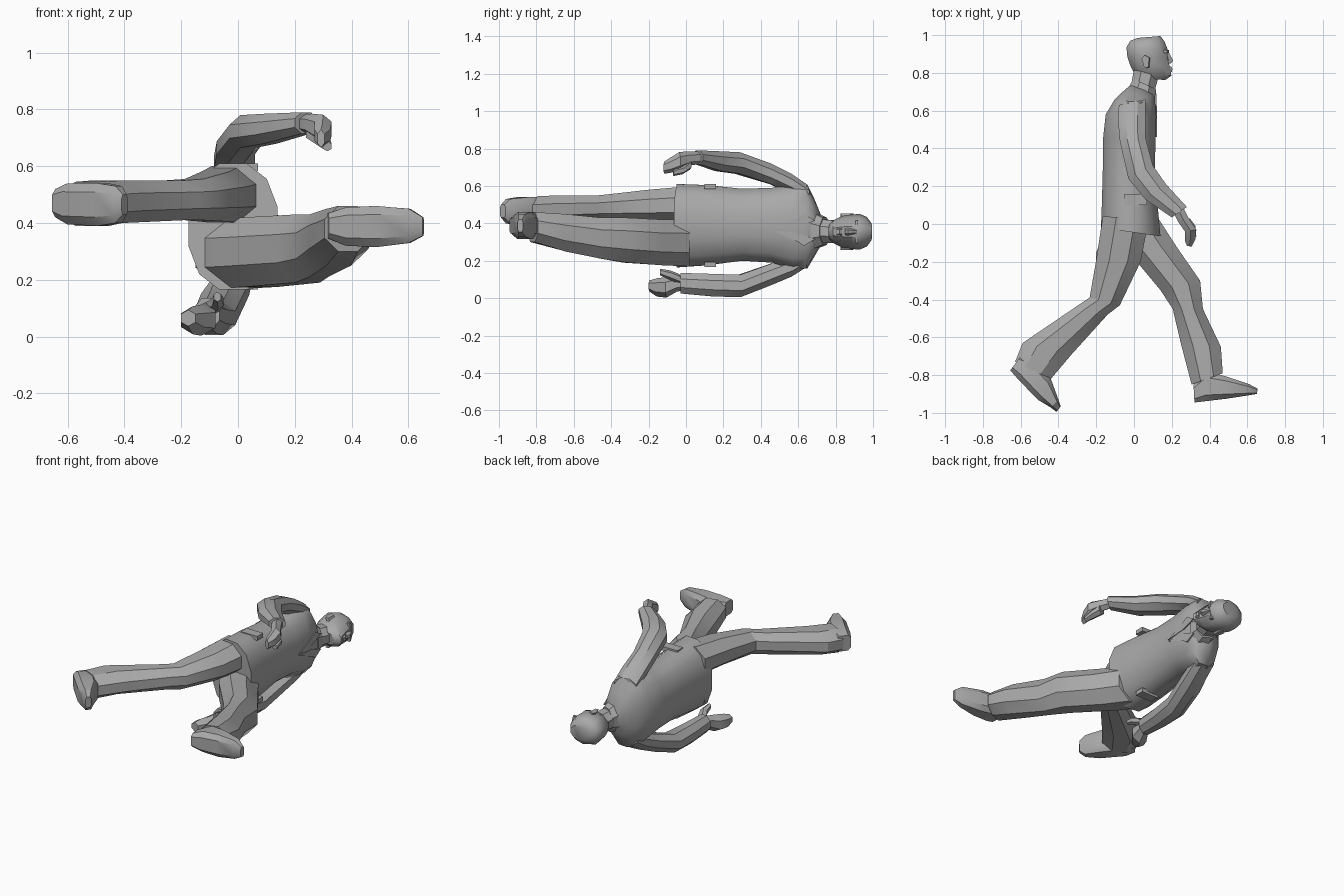
import bpy, bmesh, math
from mathutils import Vector

cube = bpy.data.objects.get("Cube")
if cube:
    bpy.data.objects.remove(cube, do_unlink=True)

grey = bpy.data.materials.new("plain grey")
grey.use_nodes = True
grey.diffuse_color = (0.4, 0.4, 0.4, 1)
bsdf = grey.node_tree.nodes["Principled BSDF"]
bsdf.inputs["Base Color"].default_value = (0.4, 0.4, 0.4, 1)
bsdf.inputs["Roughness"].default_value = 0.8


def finish(name, bm, angle=32):
    bmesh.ops.recalc_face_normals(bm, faces=bm.faces[:])
    me = bpy.data.meshes.new(name)
    bm.to_mesh(me)
    bm.free()
    ob = bpy.data.objects.new(name, me)
    bpy.context.collection.objects.link(ob)
    me.materials.append(grey)
    bpy.ops.object.select_all(action='DESELECT')
    ob.select_set(True)
    bpy.context.view_layer.objects.active = ob
    bpy.ops.object.shade_smooth_by_angle(angle=math.radians(angle))
    return ob


def loft(name, rings, sides=8, power=1.0, angle=32):
    """Ring = front x, front y, back x, back y, low z, high z."""
    bm = bmesh.new()
    loops = []
    grow = 1 / math.cos(math.pi / sides)
    for fx, fy, bx, by, lo, hi in rings:
        mid = Vector(((fx + bx) / 2, (fy + by) / 2, (lo + hi) / 2))
        a = Vector(((fx - bx) / 2, (fy - by) / 2, 0))
        b = Vector((0, 0, (hi - lo) / 2))
        loop = []
        for i in range(sides):
            t = (i + 0.5) * 2 * math.pi / sides
            c, s = math.cos(t) * grow, math.sin(t) * grow
            c = math.copysign(abs(c) ** power, c)
            s = math.copysign(abs(s) ** power, s)
            loop.append(bm.verts.new(mid + a * c + b * s))
        loops.append(loop)
    for p, q in zip(loops, loops[1:]):
        for i in range(sides):
            j = (i + 1) % sides
            bm.faces.new((p[i], p[j], q[j], q[i]))
    bm.faces.new(loops[0])
    bm.faces.new(loops[-1])
    return finish(name, bm, angle)


def plate(name, pts, depth):
    """Flat polygon thickened by the depth vector."""
    bm = bmesh.new()
    low = [bm.verts.new(p) for p in pts]
    high = [bm.verts.new(Vector(p) + Vector(depth)) for p in pts]
    bm.faces.new(low)
    bm.faces.new(high)
    for i in range(len(pts)):
        j = (i + 1) % len(pts)
        bm.faces.new((low[i], low[j], high[j], high[i]))
    return finish(name, bm, 20)


# Jacket, with tilted hem and sloping shoulders
loft("jacket", [
    (0.14, -0.065, -0.175, -0.02, 0.165, 0.61),
    (0.125, 0.10, -0.17, 0.11, 0.175, 0.605),
    (0.11, 0.30, -0.165, 0.30, 0.20, 0.585),
    (0.115, 0.46, -0.163, 0.46, 0.19, 0.59),
    (0.118, 0.57, -0.15, 0.58, 0.155, 0.615),
    (0.112, 0.64, -0.105, 0.655, 0.16, 0.605),
    (0.11, 0.675, -0.06, 0.70, 0.23, 0.52),
    (0.09, 0.70, -0.02, 0.735, 0.285, 0.44),
], sides=12, power=0.9, angle=40)

# Legs: right one trails, left one steps forward
loft("right_trouser_leg", [
    (0.08, 0.03, -0.165, 0.04, 0.40, 0.60),
    (0.035, -0.20, -0.20, -0.19, 0.405, 0.58),
    (-0.075, -0.43, -0.235, -0.39, 0.41, 0.555),
    (-0.14, -0.48, -0.31, -0.44, 0.41, 0.55),
    (-0.33, -0.69, -0.59, -0.63, 0.40, 0.55),
    (-0.44, -0.82, -0.63, -0.73, 0.39, 0.545),
])
loft("left_trouser_leg", [
    (0.135, 0.02, -0.15, 0.02, 0.17, 0.42),
    (0.225, -0.12, -0.06, -0.11, 0.175, 0.42),
    (0.35, -0.30, 0.14, -0.35, 0.19, 0.43),
    (0.365, -0.45, 0.205, -0.45, 0.21, 0.43),
    (0.46, -0.65, 0.25, -0.64, 0.25, 0.45),
    (0.47, -0.79, 0.305, -0.85, 0.30, 0.46),
])

# Shoes, lofted from heel to toe
loft("right_shoe", [
    (-0.60, -0.70, -0.655, -0.775, 0.42, 0.52),
    (-0.53, -0.72, -0.62, -0.815, 0.395, 0.54),
    (-0.44, -0.82, -0.51, -0.93, 0.39, 0.54),
    (-0.40, -0.93, -0.44, -0.972, 0.40, 0.53),
    (-0.388, -0.965, -0.41, -0.995, 0.43, 0.50),
], power=0.6)
loft("left_shoe", [
    (0.315, -0.85, 0.32, -0.945, 0.345, 0.435),
    (0.38, -0.78, 0.38, -0.938, 0.32, 0.455),
    (0.48, -0.805, 0.49, -0.925, 0.315, 0.46),
    (0.61, -0.848, 0.60, -0.908, 0.33, 0.45),
    (0.655, -0.872, 0.65, -0.90, 0.355, 0.42),
], power=0.6)

# Sleeves
loft("right_sleeve", [
    (0.06, 0.66, -0.08, 0.63, 0.50, 0.605),
    (0.06, 0.57, -0.085, 0.55, 0.56, 0.665),
    (0.06, 0.46, -0.075, 0.44, 0.61, 0.72),
    (0.10, 0.31, -0.03, 0.24, 0.665, 0.78),
    (0.17, 0.21, 0.06, 0.13, 0.68, 0.785),
    (0.28, 0.09, 0.20, 0.035, 0.715, 0.79),
])
loft("left_sleeve", [
    (0.05, 0.66, -0.09, 0.63, 0.17, 0.27),
    (0.04, 0.57, -0.10, 0.55, 0.115, 0.225),
    (0.02, 0.46, -0.13, 0.45, 0.07, 0.185),
    (-0.01, 0.30, -0.155, 0.27, 0.005, 0.125),
    (-0.04, 0.14, -0.16, 0.13, 0.01, 0.13),
    (-0.065, -0.03, -0.155, -0.03, 0.025, 0.135),
])

# Hands and thumbs
loft("right_hand", [
    (0.265, 0.08, 0.215, 0.05, 0.72, 0.78),
    (0.29, 0.03, 0.235, 0.01, 0.715, 0.78),
    (0.33, -0.03, 0.27, -0.04, 0.69, 0.775),
    (0.325, -0.08, 0.27, -0.09, 0.675, 0.745),
    (0.305, -0.12, 0.28, -0.115, 0.67, 0.725),
], sides=6)
loft("right_thumb", [
    (0.295, 0.03, 0.24, 0.01, 0.69, 0.74),
    (0.325, -0.01, 0.28, -0.03, 0.665, 0.705),
    (0.33, -0.065, 0.30, -0.07, 0.655, 0.685),
], sides=6)
loft("left_hand", [
    (-0.08, 0.0, -0.14, 0.0, 0.05, 0.115),
    (-0.08, -0.05, -0.15, -0.05, 0.04, 0.115),
    (-0.08, -0.11, -0.18, -0.10, 0.01, 0.105),
    (-0.12, -0.16, -0.20, -0.15, 0.015, 0.10),
    (-0.15, -0.20, -0.20, -0.195, 0.04, 0.09),
], sides=6)
loft("left_thumb", [
    (-0.065, -0.03, -0.12, -0.04, 0.08, 0.125),
    (-0.05, -0.08, -0.09, -0.09, 0.10, 0.145),
    (-0.06, -0.14, -0.085, -0.14, 0.125, 0.155),
], sides=6)

# Neck, collar and head
loft("neck", [
    (0.10, 0.67, -0.02, 0.71, 0.295, 0.425),
    (0.13, 0.78, 0.0, 0.82, 0.295, 0.415),
])
loft("collar", [
    (0.118, 0.665, -0.03, 0.715, 0.265, 0.455),
    (0.115, 0.715, -0.005, 0.77, 0.285, 0.43),
])
loft("head", [
    (0.165, 0.762, 0.02, 0.775, 0.315, 0.395),
    (0.198, 0.785, 0.0, 0.80, 0.295, 0.415),
    (0.19, 0.83, -0.02, 0.84, 0.275, 0.435),
    (0.178, 0.88, -0.035, 0.885, 0.267, 0.443),
    (0.178, 0.925, -0.04, 0.935, 0.265, 0.445),
    (0.162, 0.965, -0.02, 0.97, 0.28, 0.43),
    (0.14, 0.995, 0.02, 0.985, 0.31, 0.40),
], sides=10, angle=40)
loft("nose", [
    (0.182, 0.915, 0.16, 0.915, 0.346, 0.364),
    (0.207, 0.865, 0.16, 0.865, 0.338, 0.372),
    (0.196, 0.85, 0.16, 0.85, 0.338, 0.372),
], sides=6)
loft("lips", [
    (0.197, 0.833, 0.16, 0.833, 0.332, 0.378),
    (0.204, 0.82, 0.16, 0.82, 0.335, 0.375),
    (0.20, 0.805, 0.16, 0.805, 0.335, 0.375),
], sides=6)

# Details on both sides of the body: ears, brows, lapels, pocket flaps
for side, s in (("right", 1), ("left", -1)):
    h = 0.355 + s * 0.078
    plate(side + "_ear", [(0.085, 0.83, h), (0.09, 0.88, h),
                          (0.065, 0.895, h), (0.05, 0.875, h),
                          (0.065, 0.825, h)], (-0.01, 0, s * 0.02))
    plate(side + "_brow", [(0.165, 0.905, 0.355 + s * 0.015),
                           (0.165, 0.92, 0.355 + s * 0.015),
                           (0.155, 0.92, 0.355 + s * 0.06),
                           (0.155, 0.905, 0.355 + s * 0.06)], (0.02, 0, 0))
    c = 0.365
    plate(side + "_lapel", [(0.11, 0.69, c + s * 0.05),
                            (0.112, 0.63, c + s * 0.085),
                            (0.114, 0.60, c + s * 0.065),
                            (0.113, 0.46, c + s * 0.004),
                            (0.113, 0.60, c + s * 0.015)], (0.008, 0, 0))
    p = 0.388 + s * 0.195
    plate(side + "_pocket_flap", [(0.07, 0.10, p), (0.07, 0.16, p),
                                  (-0.05, 0.16, p), (-0.05, 0.10, p)],
          (0, 0, s * 0.027))
